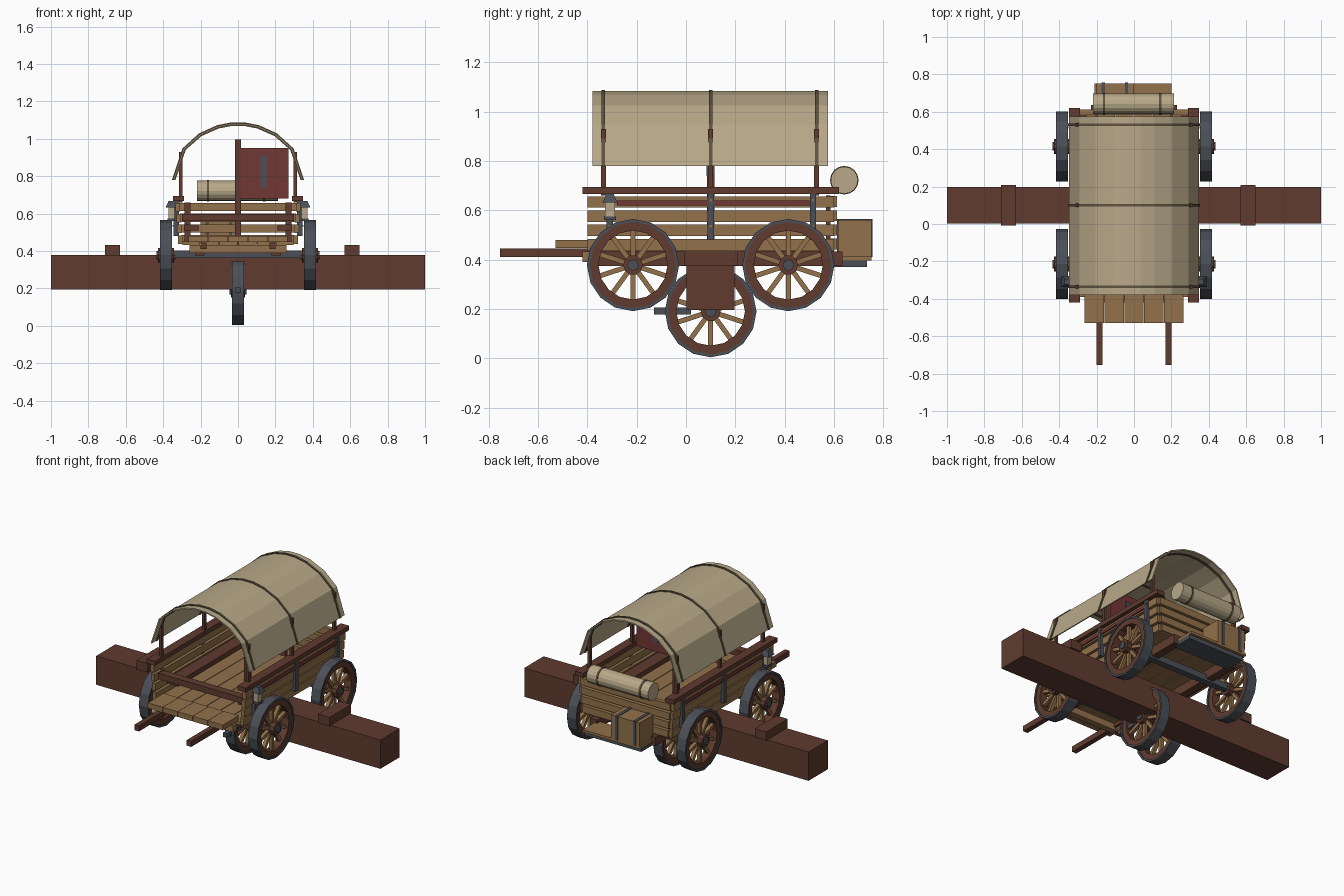
import bpy, bmesh, math
from mathutils import Matrix, Vector

if "Cube" in bpy.data.objects:
    bpy.data.objects.remove(bpy.data.objects["Cube"])


def material(name, rgb):
    m = bpy.data.materials.new(name)
    m.diffuse_color = (*rgb, 1)
    m.use_nodes = True
    m.node_tree.nodes["Principled BSDF"].inputs["Base Color"].default_value = m.diffuse_color
    return m


DARK = material("dark wood", (0.115, 0.044, 0.028))
TAN = material("light wood", (0.29, 0.165, 0.07))
IRON = material("iron", (0.07, 0.08, 0.095))
CANVAS = material("canvas", (0.48, 0.395, 0.25))
RED = material("red cloth", (0.17, 0.038, 0.036))
SEAM = material("canvas hoop", (0.11, 0.085, 0.05))


def finish(bm, name, mats):
    bmesh.ops.recalc_face_normals(bm, faces=bm.faces)
    me = bpy.data.meshes.new(name)
    bm.to_mesh(me)
    bm.free()
    for m in mats:
        me.materials.append(m)
    ob = bpy.data.objects.new(name, me)
    bpy.context.collection.objects.link(ob)
    return ob


def box(name, mat, x, y, z):
    bm = bmesh.new()
    size = (x[1] - x[0], y[1] - y[0], z[1] - z[0])
    mid = (sum(x) / 2, sum(y) / 2, sum(z) / 2)
    bmesh.ops.create_cube(bm, size=1, matrix=Matrix.Translation(mid) @ Matrix.Diagonal((*size, 1)))
    return finish(bm, name, [mat])


def pair(name, mat, x, y, z):
    box("right_" + name, mat, x, y, z)
    box("left_" + name, mat, (-x[1], -x[0]), y, z)


def add_rod(bm, x0, x1, r, n, cy=0, cz=0, index=0):
    # cylinder lying along x
    mat = Matrix.Translation(((x0 + x1) / 2, cy, cz)) @ Matrix.Rotation(math.pi / 2, 4, 'Y')
    res = bmesh.ops.create_cone(bm, cap_ends=True, segments=n, radius1=r, radius2=r,
                                depth=x1 - x0, matrix=mat)
    for f in {f for v in res['verts'] for f in v.link_faces}:
        f.material_index = index


def add_ring(bm, r0, r1, w, n, index):
    # rectangular ring around the x axis
    rings = []
    for k in range(n):
        a = 2 * math.pi * k / n
        rings.append([bm.verts.new((x, r * math.sin(a), r * math.cos(a)))
                      for x, r in ((-w, r0), (w, r0), (w, r1), (-w, r1))])
    for k in range(n):
        a, b = rings[k], rings[(k + 1) % n]
        for i in range(4):
            j = (i + 1) % 4
            bm.faces.new((a[i], a[j], b[j], b[i])).material_index = index


def wheel(name, x, y, z, r, hub):
    bm = bmesh.new()
    add_ring(bm, r - 0.012, r, 0.032, 16, 0)
    add_ring(bm, r - 0.047, r - 0.011, 0.026, 16, 1)
    for k in range(10):
        rot = Matrix.Rotation(2 * math.pi * k / 10, 4, 'X')
        res = bmesh.ops.create_cube(bm, size=1, matrix=rot @ Matrix.Translation((0, 0, 0.09))
                                    @ Matrix.Diagonal((0.022, 0.02, r - 0.08, 1)))
        for f in {f for v in res['verts'] for f in v.link_faces}:
            f.material_index = 2
    add_rod(bm, -hub, hub, 0.04, 10, index=1)
    add_rod(bm, -hub - 0.008, hub + 0.008, 0.023, 8, index=0)
    finish(bm, name, [IRON, DARK, TAN]).location = (x, y, z)


# wheels and axles
for y, tag in ((-0.215, "front"), (0.415, "rear")):
    for s, side in ((-1, "left"), (1, "right")):
        wheel(f"{side}_{tag}_wheel", s * 0.385, y, 0.378, 0.187, 0.044)
    box(tag + "_axle", IRON, (-0.36, 0.36), (y - 0.02, y + 0.02), (0.362, 0.402))
wheel("spare_wheel", 0, 0.1, 0.19, 0.186, 0.037)
box("spare_wheel_bracket", IRON, (-0.015, 0.015), (-0.13, 0.02), (0.178, 0.205))

# heavy cross beam with top blocks
box("cross_beam", DARK, (-1, 1), (0.003, 0.197), (0.195, 0.378))
box("left_beam_block", DARK, (-0.71, -0.63), (-0.008, 0.208), (0.376, 0.433))
box("right_beam_block", DARK, (0.57, 0.65), (-0.008, 0.208), (0.376, 0.433))

# chassis, shafts and floor
pair("chassis_rail", DARK, (0.18, 0.23), (-0.38, 0.635), (0.375, 0.432))
pair("shaft", DARK, (0.168, 0.2), (-0.755, -0.2), (0.41, 0.445))
box("front_bolster", TAN, (-0.26, 0.26), (-0.42, -0.38), (0.39, 0.432))
for i in range(6):
    x = -0.3 + i * 0.1
    box(f"floor_plank_{i}", TAN, (x + 0.002, x + 0.098), (-0.39, 0.6), (0.432, 0.45))
for i in range(5):
    x = -0.265 + i * 0.106
    box(f"footboard_plank_{i}", TAN, (x + 0.001, x + 0.105), (-0.53, -0.37), (0.447, 0.48))

# plank walls, flaring a little with height
for i in range(4):
    z = 0.438 + i * 0.0575
    x = 0.296 + i * 0.005
    pair(f"side_plank_{i}", TAN, (x, x + 0.024), (-0.4, 0.6), (z, z + 0.046))
    box(f"tail_plank_{i}", TAN, (-x - 0.005, x + 0.005), (0.585, 0.612), (z + 0.003, z + 0.047))
pair("top_rail", DARK, (0.29, 0.348), (-0.42, 0.62), (0.667, 0.695))
pair("side_batten", RED, (0.334, 0.343), (-0.28, 0.5), (0.62, 0.64))
for i, y in enumerate((-0.31, 0.1, 0.515)):
    pair(f"side_strap_{i}", IRON, (0.315, 0.345), (y - 0.013, y + 0.013), (0.48, 0.667))
    for j, z in enumerate((0.53, 0.635)):
        pair(f"strap_bolt_{i}_{j}", TAN, (0.344, 0.349), (y - 0.005, y + 0.005), (z, z + 0.01))
pair("tail_corner_post", DARK, (0.255, 0.285), (0.568, 0.585), (0.45, 0.66))

# seating
box("driver_rail", DARK, (-0.3, 0.3), (-0.37, -0.32), (0.56, 0.598))
pair("bench", DARK, (0.21, 0.29), (-0.3, 0.52), (0.51, 0.542))

# side lanterns
pair("lantern_body", CANVAS, (0.342, 0.372), (-0.328, -0.288), (0.575, 0.632))
pair("lantern_base", IRON, (0.338, 0.376), (-0.332, -0.284), (0.56, 0.575))
for s, side in ((-1, "left"), (1, "right")):
    bm = bmesh.new()
    bmesh.ops.create_cone(bm, cap_ends=True, segments=4, radius1=0.042, radius2=0.02, depth=0.035,
                          matrix=Matrix.Translation((s * 0.357, -0.308, 0.65))
                          @ Matrix.Rotation(math.pi / 4, 4, 'Z'))
    finish(bm, side + "_lantern_cap", [IRON])

# canvas cover and hoops share one arch profile
HALF = [(0.348, 0.78), (0.292, 0.947), (0.205, 1.025), (0.11, 1.068), (0.035, 1.083)]
ARCH = HALF + [(-x, z) for x, z in reversed(HALF)]


def arch(name, mat, y0, y1, inner, outer):
    bm = bmesh.new()
    c = Vector((0, 0.8))
    rows = []
    for p in ARCH:
        d = (Vector(p) - c).normalized()
        a, b = Vector(p) + d * inner, Vector(p) + d * outer
        rows.append([bm.verts.new((q.x, y, q.y)) for q, y in ((a, y0), (b, y0), (b, y1), (a, y1))])
    for r, s in zip(rows, rows[1:]):
        for i in range(4):
            j = (i + 1) % 4
            bm.faces.new((r[i], r[j], s[j], s[i]))
    bm.faces.new(rows[0])
    bm.faces.new(rows[-1])
    finish(bm, name, [mat])


arch("canvas_cover", CANVAS, -0.38, 0.575, -0.008, 0.0)
for i, y in enumerate((-0.335, 0.1, 0.53)):
    arch(f"cover_hoop_{i}", SEAM, y - 0.007, y + 0.007, -0.014, 0.005)
    pair(f"hoop_post_{i}", DARK, (0.298, 0.316), (y - 0.01, y + 0.01), (0.66, 0.93))

# mast with red panel
box("mast", DARK, (-0.016, 0.016), (0.085, 0.115), (0.4, 0.995))
box("red_panel", RED, (0.016, 0.27), (0.09, 0.11), (0.68, 0.95))
box("panel_stripe", IRON, (0.12, 0.155), (0.084, 0.116), (0.74, 0.91))

# bedroll on the tailgate
bm = bmesh.new()
add_rod(bm, -0.22, 0.213, 0.055, 16, 0.642, 0.722, 0)
for x in (-0.16, 0.14):
    add_rod(bm, x - 0.006, x + 0.006, 0.058, 16, 0.642, 0.722, 1)
finish(bm, "bedroll", [CANVAS, SEAM])

# rear shelf with strapped crate
box("shelf_frame", IRON, (-0.2, 0.2), (0.6, 0.735), (0.37, 0.396))
box("shelf_board", TAN, (-0.21, 0.2), (0.605, 0.752), (0.396, 0.412))
box("crate", TAN, (-0.2, 0.0), (0.617, 0.752), (0.412, 0.56))
for i, x in enumerate((-0.165, -0.04)):
    box(f"crate_strap_{i}", IRON, (x - 0.009, x + 0.009), (0.613, 0.757), (0.41, 0.564))
